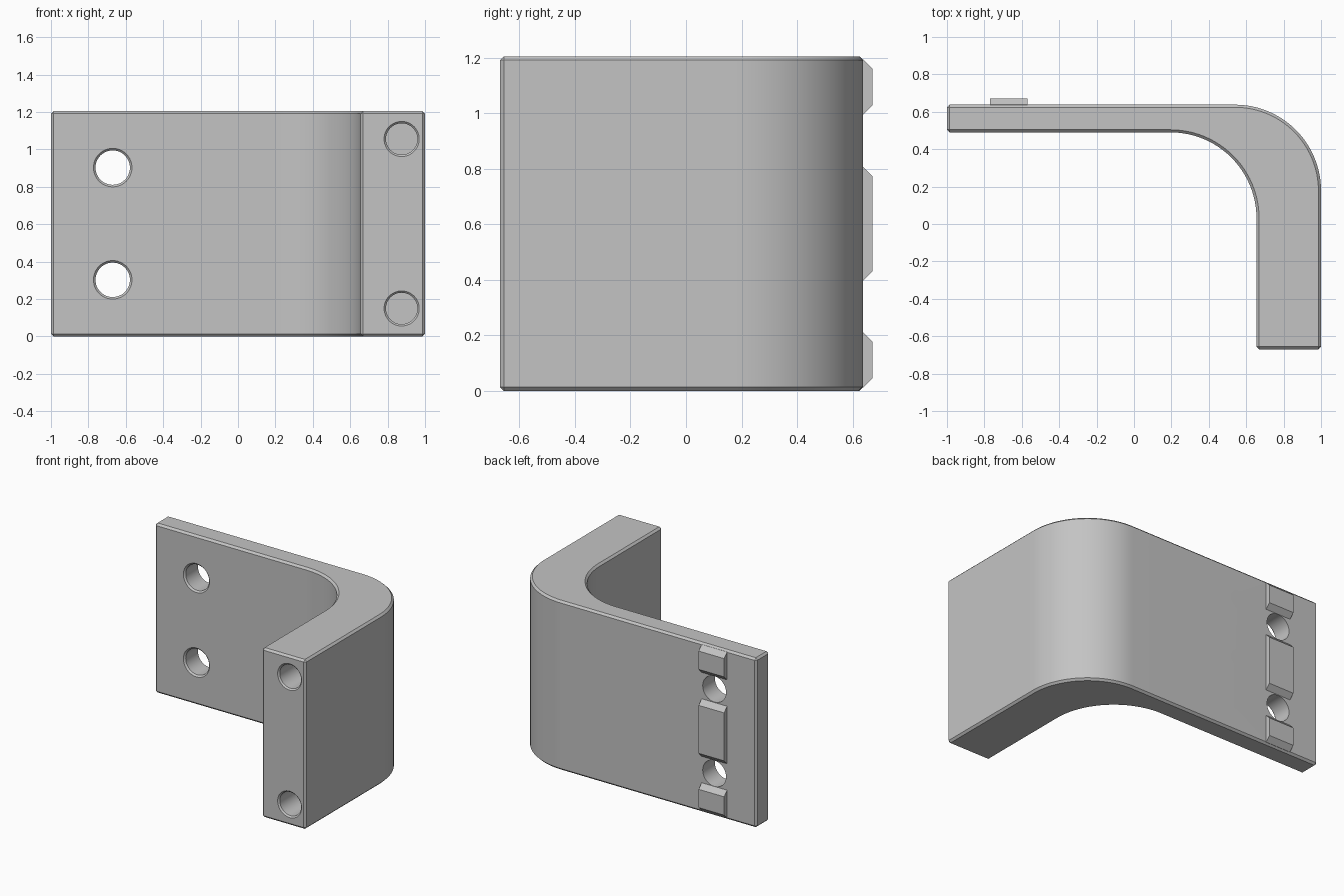
import bpy
import bmesh
import math

default = bpy.data.objects.get("Cube")
if default:
    bpy.data.objects.remove(default, do_unlink=True)

GREY = (0.55, 0.55, 0.55, 1)
HEIGHT = 1.205
MID = HEIGHT / 2
BACK = 0.638
CHAMFER = 0.014

metal = bpy.data.materials.new("plain grey")
metal.use_nodes = True
metal.diffuse_color = GREY
metal.node_tree.nodes["Principled BSDF"].inputs["Base Color"].default_value = GREY


def make_object(name, bm):
    bmesh.ops.recalc_face_normals(bm, faces=bm.faces)
    mesh = bpy.data.meshes.new(name)
    bm.to_mesh(mesh)
    bm.free()
    mesh.materials.append(metal)
    obj = bpy.data.objects.new(name, mesh)
    bpy.context.collection.objects.link(obj)
    return obj


def extrude(name, points, direction):
    bm = bmesh.new()
    face = bm.faces.new([bm.verts.new(p) for p in points])
    result = bmesh.ops.extrude_face_region(bm, geom=[face])
    moved = [v for v in result["geom"] if isinstance(v, bmesh.types.BMVert)]
    bmesh.ops.translate(bm, verts=moved, vec=direction)
    return make_object(name, bm)


def quarter_arc(cx, cy, radius, steps=24):
    angles = [math.pi / 2 * i / steps for i in range(steps + 1)]
    return [(cx + radius * math.cos(a), cy + radius * math.sin(a)) for a in angles]


def lathe_y(name, x, z, rings, sides=48):
    """Closed round cutter along y, from (radius, y) rings."""
    bm = bmesh.new()
    loops = []
    for radius, y in rings:
        angles = [math.tau * i / sides for i in range(sides)]
        loops.append([bm.verts.new((x + radius * math.cos(a), y, z + radius * math.sin(a)))
                      for a in angles])
    for low, high in zip(loops, loops[1:]):
        for i in range(sides):
            j = (i + 1) % sides
            bm.faces.new((low[i], low[j], high[j], high[i]))
    bm.faces.new(loops[0])
    bm.faces.new(loops[-1])
    return make_object(name, bm)


def apply_modifier(obj, modifier):
    bpy.ops.object.select_all(action="DESELECT")
    bpy.context.view_layer.objects.active = obj
    obj.select_set(True)
    bpy.ops.object.modifier_apply(modifier=modifier.name)


# Bent bracket: thin back wall, swept corner, thick side wall
outline = [(1, -0.67)] + quarter_arc(0.54, BACK - 0.46, 0.46)
outline += [(-1, BACK), (-1, 0.49)]
outline += quarter_arc(0.195, 0.03, 0.46)[::-1] + [(0.655, -0.67)]
bracket = extrude("bracket", [(x, y, 0) for x, y in outline], (0, 0, HEIGHT))
bevel = bracket.modifiers.new("Chamfer", "BEVEL")
bevel.width = CHAMFER
bevel.segments = 1
bevel.limit_method = "ANGLE"
bevel.angle_limit = math.radians(40)
apply_modifier(bracket, bevel)

# Chamfered through holes in the back wall, blind holes in the side wall
cutters = []
for side in (-1, 1):
    cutters.append(lathe_y("through_cutter", -0.67, MID + side * 0.3,
                           [(0.103, 0.4), (0.103, 0.49), (0.092, 0.501), (0.092, 0.75)]))
    cutters.append(lathe_y("blind_cutter", 0.875, MID + side * 0.453,
                           [(0.094, -0.75), (0.094, -0.67), (0.084, -0.66), (0.084, -0.37)]))
for cutter in cutters:
    cutter.hide_render = True
    cut = bracket.modifiers.new("Hole", "BOOLEAN")
    cut.operation = "DIFFERENCE"
    cut.solver = "EXACT"
    cut.object = cutter
    apply_modifier(bracket, cut)
    bpy.data.objects.remove(cutter, do_unlink=True)

bpy.ops.object.shade_smooth_by_angle(angle=math.radians(25))

# Raised locating key on the back, broken by the holes
SLOPE = 0.034
for name, low, high in (("lower_key", 0.012, 0.21),
                        ("middle_key", 0.398, 0.807),
                        ("upper_key", 0.995, 1.193)):
    section = [(BACK - 0.01, low), (BACK, low), (BACK + SLOPE, low + SLOPE),
               (BACK + SLOPE, high - SLOPE), (BACK, high), (BACK - 0.01, high)]
    extrude(name, [(-0.77, y, z) for y, z in section], (0.2, 0, 0))
